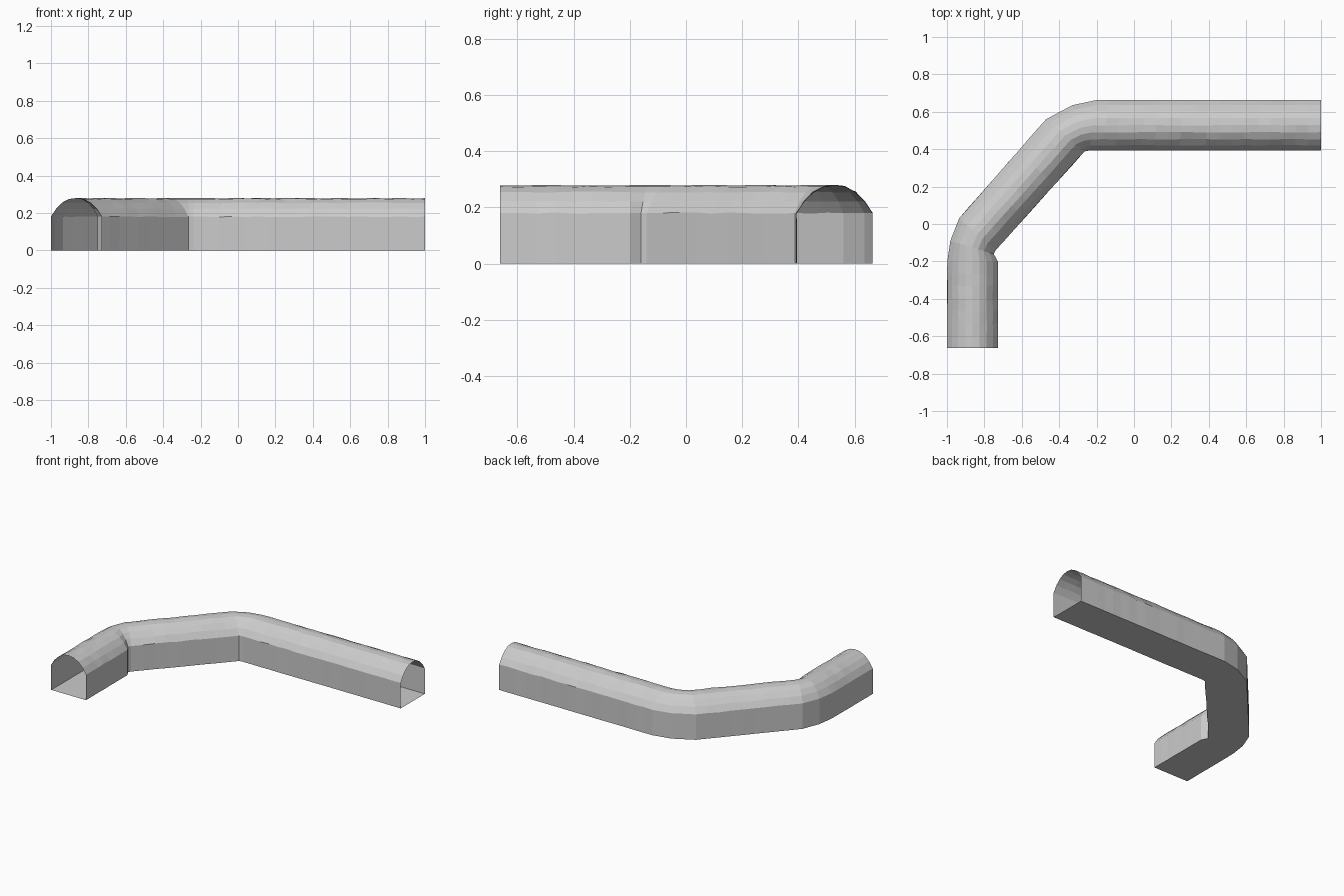
import bpy, bmesh, random
from mathutils import Vector

if "Cube" in bpy.data.objects:
    bpy.data.objects.remove(bpy.data.objects["Cube"])

random.seed(4)

# Plan-view stations: (outer wall point, inner wall point, subdivisions to the next station)
stations = [
    ((-1.0, -0.663), (-0.728, -0.663), 7),
    ((-0.998, -0.20), (-0.728, -0.20), 1),
    ((-0.982, -0.09), (-0.75, -0.16), 1),
    ((-0.935, 0.03), (-0.74, -0.14), 9),
    ((-0.47, 0.56), (-0.265, 0.388), 1),
    ((-0.33, 0.635), (-0.25, 0.391), 1),
    ((-0.20, 0.663), (-0.238, 0.393), 18),
    ((1.0, 0.663), (1.0, 0.394), 0),
]

# Vaulted cross-section: (position from outer 0 to inner 1, height)
half = [(0.0, 0.0), (0.0, 0.18), (0.10, 0.222), (0.22, 0.254), (0.36, 0.274)]
profile = half + [(0.5, 0.279)] + [(1 - u, z) for u, z in reversed(half)]

# Subdivide the straight runs
rings = []
for i, (o, n, steps) in enumerate(stations):
    if steps == 0:
        rings.append((Vector(o), Vector(n), 0))
    for k in range(steps):
        o2, n2, _ = stations[i + 1]
        t = k / steps
        wobble = 0.0025 if k else 0.0
        rings.append((Vector(o).lerp(Vector(o2), t), Vector(n).lerp(Vector(n2), t), wobble))

# Open-ended tunnel shell with floor, slightly uneven like rough lining
bm = bmesh.new()
loops = []
for o, n, w in rings:
    loop = []
    for u, z in profile:
        p = o.lerp(n, u)
        dz = random.uniform(-w, w) if z > 0 else 0.0
        side = (n - o).normalized() * (random.uniform(-w, w) * 0.5)
        loop.append(bm.verts.new((p.x + side.x, p.y + side.y, z + dz)))
    loops.append(loop)

for a, b in zip(loops, loops[1:]):
    for j in range(len(profile)):
        k = (j + 1) % len(profile)
        bm.faces.new((a[j], b[j], b[k], a[k]))
bmesh.ops.recalc_face_normals(bm, faces=bm.faces)

# Make sure the floor faces down so the shell faces outward
bm.normal_update()
floor = min(bm.faces, key=lambda f: f.calc_center_median().z)
if floor.normal.z > 0:
    bmesh.ops.reverse_faces(bm, faces=bm.faces)

mesh = bpy.data.meshes.new("tunnel")
bm.to_mesh(mesh)
bm.free()
tunnel = bpy.data.objects.new("tunnel", mesh)
bpy.context.collection.objects.link(tunnel)
